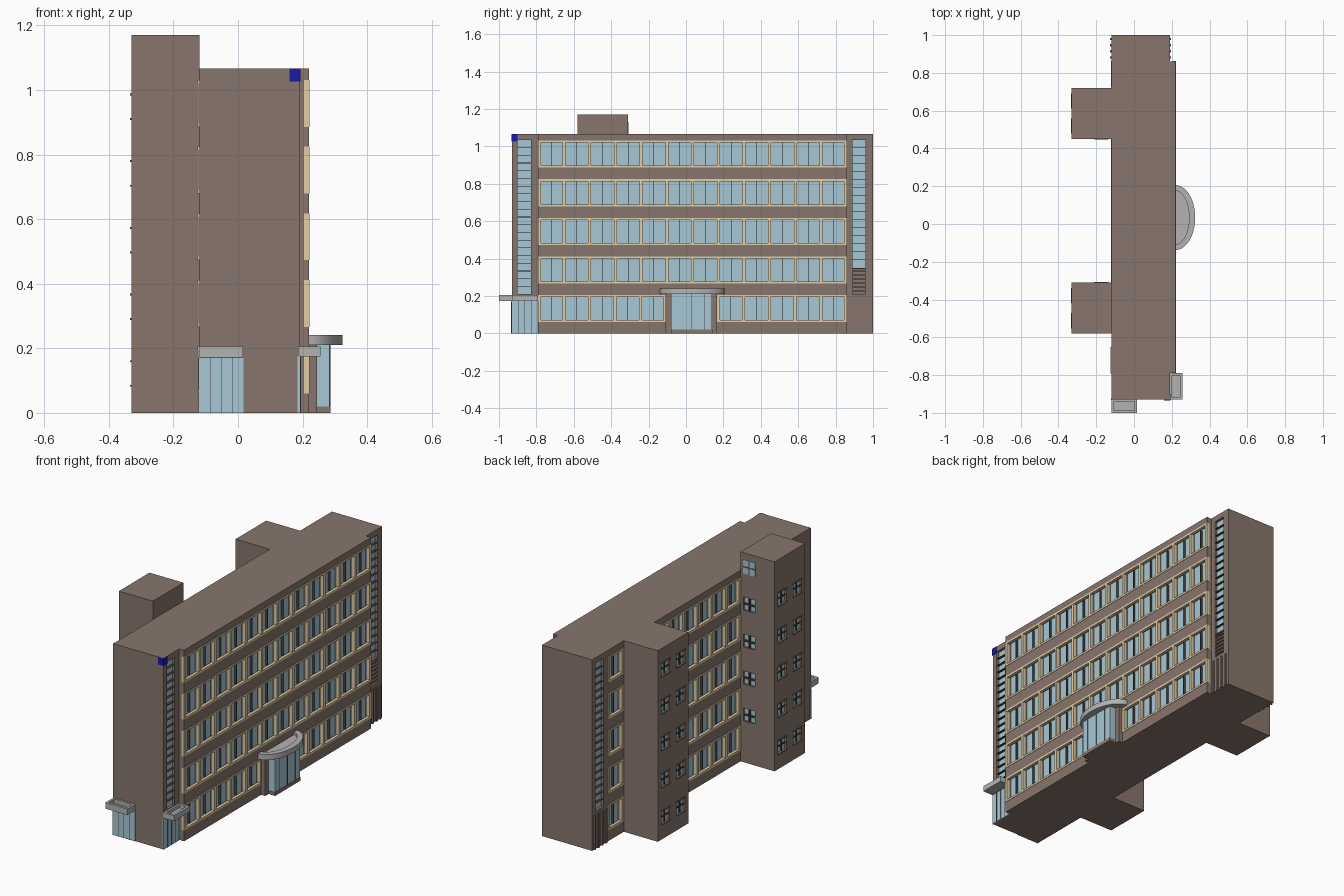
import bpy, bmesh, math

if "Cube" in bpy.data.objects:
    bpy.data.objects.remove(bpy.data.objects["Cube"])


def material(name, r, g, b):
    m = bpy.data.materials.new(name)
    m.diffuse_color = (r, g, b, 1)
    m.use_nodes = True
    m.node_tree.nodes["Principled BSDF"].inputs["Base Color"].default_value = m.diffuse_color
    return m


BROWN = material("brown_brick", .245, .18, .15)
CREAM = material("cream_trim", .75, .61, .38)
GLASS = material("pale_glass", .39, .58, .66)
DARK = material("dark_frame", .07, .055, .05)
GREY = material("canopy_grey", .45, .45, .45)
BLUE = material("sign_blue", .01, .01, .4)


def finish(name, bm, mat):
    bmesh.ops.recalc_face_normals(bm, faces=bm.faces[:])
    me = bpy.data.meshes.new(name)
    bm.to_mesh(me)
    bm.free()
    if mat:
        me.materials.append(mat)
    ob = bpy.data.objects.new(name, me)
    bpy.context.collection.objects.link(ob)
    return ob


def boxes(name, items, mat):
    bm = bmesh.new()
    for xa, xb, ya, yb, za, zb in items:
        vs = bmesh.ops.create_cube(bm, size=1)["verts"]
        for v in vs:
            v.co = ((xa + xb) / 2 + v.co.x * abs(xb - xa),
                    (ya + yb) / 2 + v.co.y * abs(yb - ya),
                    (za + zb) / 2 + v.co.z * abs(zb - za))
    return finish(name, bm, mat)


def prism(name, pts, z0, z1, mat):
    bm = bmesh.new()
    f = bm.faces.new([bm.verts.new((x, y, z0)) for x, y in pts])
    ext = bmesh.ops.extrude_face_region(bm, geom=[f])["geom"]
    for v in ext:
        if isinstance(v, bmesh.types.BMVert):
            v.co.z = z1
    return finish(name, bm, mat)


cuts, glass, cream, piers, dark = [], [], [], [], []
FLOORS = [.06 + .2065 * i for i in range(5)]


# Window bands: s is the outward x direction of the wall at x = face
def band(face, s, y0, y1, n, floors, out=.002):
    def x(d):
        return face + s * d
    for z0 in floors:
        z1 = z0 + .145
        cuts.append((x(-.027), x(.03), y0 + .004, y1 - .004, z0 + .003, z1 - .003))
        glass.append((x(-.03), x(-.025), y0, y1, z0, z1))
        for za in (z0, z1 - .011):
            cream.append((x(-.015), x(out), y0 - .002, y1 + .002, za, za + .011))
        step = (y1 - y0) / n
        for k in range(n + 1):
            y = min(max(y0 + k * step, y0 + .006), y1 - .006)
            cream.append((x(-.015), x(out - .0005), y - .008, y + .008, z0 + .005, z1 - .005))
            piers.append((x(-.028), x(-.014), y - .006, y + .006, z0, z1))
            if k < n:
                yc = y0 + (k + .5) * step
                dark.append((x(-.027), x(-.012), yc - .0013, yc + .0013, z0 + .01, z1 - .01))


band(.22, 1, -.79, .86, 12, FLOORS[1:])
band(.22, 1, -.79, -.105, 5, FLOORS[:1])
band(.22, 1, .169, .86, 5, FLOORS[:1])
band(-.12, -1, .725, .86, 1, FLOORS)
band(-.12, -1, -.31, .45, 6, FLOORS)
band(-.12, -1, -.79, -.653, 1, FLOORS, .005)


# Tall stairwell windows with horizontal glazing bars
def stair(face, s, y0, y1, z0, z1):
    cuts.append((face - s * .018, face + s * .02, y0, y1, z0, z1))
    glass.append((face - s * .022, face - s * .015, y0 - .002, y1 + .002, z0, z1))
    n = round((z1 - z0) / .042)
    for k in range(1, n):
        z = z0 + (z1 - z0) * k / n
        dark.append((face - s * .018, face - s * .002, y0, y1, z - .0015, z + .0015))


stair(.19, 1, -.9, -.83, .21, 1.035)
stair(.19, 1, .89, .96, .35, 1.035)
stair(-.12, -1, .9, .97, .21, 1.035)

# Louvred panel and vertical fins at the north corners
cuts.append((.178, .21, .89, .96, .21, .345))
for k in range(6):
    z = .225 + k * .021
    piers.append((.176, .188, .888, .962, z, z + .006))
for k in range(4):
    y = .875 + k * .033
    piers += [(.185, .197, y, y + .012, 0, .19), (-.115, -.127, y, y + .012, 0, .19)]

# Small tower windows: 2 x 2 panes with sill and head
for i in range(5):
    zw = .122 + .2065 * i
    for yc in (.652, .518, -.378, -.512):
        cuts.append((-.318, -.35, yc - .036, yc + .036, zw - .036, zw + .036))
        glass.append((-.314, -.32, yc - .038, yc + .038, zw - .038, zw + .038))
        dark.append((-.316, -.326, yc - .003, yc + .003, zw - .036, zw + .036))
        dark.append((-.316, -.326, yc - .036, yc + .036, zw - .003, zw + .003))
        for z in (zw - .038, zw + .038):
            piers.append((-.325, -.334, yc - .04, yc + .04, z - .003, z + .003))
    zs = zw + .145
    for yf, s in ((-.31, 1), (.45, -1)):
        if zs < 1:
            cuts.append((-.21, -.138, yf - s * .012, yf + s * .02, zs - .036, zs + .036))
        g = -.01 if zs < 1 else .002
        glass.append((-.212, -.136, yf + s * (g - .006), yf + s * g, zs - .038, zs + .038)) if s > 0 or zs < 1 else None
        if s > 0 or zs < 1:
            dark.append((-.177, -.171, yf - s * .014, yf + s * .003, zs - .036, zs + .036))
            dark.append((-.21, -.138, yf - s * .014, yf + s * .003, zs - .003, zs + .003))

# Main block with both rear towers, windows cut out
foot = [(-.12, -.93), (.19, -.93), (.19, -.79), (.22, -.79), (.22, .86), (.19, .86),
        (.19, 1), (-.12, 1), (-.12, .72), (-.33, .72), (-.33, .45), (-.12, .45),
        (-.12, -.31), (-.33, -.31), (-.33, -.58), (-.12, -.58)]
body = prism("main_building", foot, 0, 1.067, BROWN)
cutter = boxes("window_cutter", cuts, BROWN)
cutter.hide_render = True
cutter.hide_viewport = True
mod = body.modifiers.new("window_openings", "BOOLEAN")
mod.object = cutter
mod.operation = "DIFFERENCE"
mod.solver = "EXACT"
bpy.context.view_layer.objects.active = body
bpy.ops.object.modifier_apply(modifier=mod.name)
bpy.data.objects.remove(cutter)
boxes("raised_tower_top", [(-.33, -.12, -.58, -.31, 1.067, 1.17)], BROWN)

# Corner entrances: glass doors
glass += [(.185, .193, -.932, -.795, 0, .175), (-.122, .017, -.933, -.925, 0, .17)]
for k in range(1, 4):
    y, x = -.93 + k * .034, -.12 + k * .034
    dark += [(.19, .195, y - .001, y + .001, 0, .175), (x - .001, x + .001, -.935, -.93, 0, .17)]

# Central entrance: jambs, plinth and projecting glass lobby
boxes("entrance_jambs", [(.21, .245, -.11, -.08, 0, .212), (.21, .245, .14, .167, 0, .212)], BROWN)
boxes("entrance_plinth", [(.21, .286, -.081, .141, 0, .02)], BROWN)
glass.append((.21, .284, -.08, .14, .02, .212))
for y in (-.04, .03, .1):
    dark.append((.28, .286, y - .001, y + .001, .02, .21))

boxes("window_glass", glass, GLASS)
boxes("window_trim", cream, CREAM)
boxes("window_piers_and_fins", piers, BROWN)
boxes("glazing_bars", dark, DARK)


# Box canopies with raised rims
def tray(name, x0, x1, y0, y1, z0, z1, t=.013):
    boxes(name, [(x0, x1, y0, y1, z0, z0 + .012),
                 (x0, x0 + t, y0, y1, z0, z1), (x1 - t, x1, y0, y1, z0, z1),
                 (x0, x1, y0, y0 + t, z0, z1), (x0, x1, y1 - t, y1, z0, z1)], GREY)


tray("side_canopy", .188, .256, -.93, -.79, .175, .206)
tray("front_canopy", -.12, .016, -1, -.928, .172, .206)


# Half-oval canopy over the central entrance
def arc(a, b, n=24):
    return [(.219 + a * math.sin(math.pi * i / n), .034 - b * math.cos(math.pi * i / n))
            for i in range(n + 1)]


rim = prism("oval_canopy_rim", arc(.105, .172) + arc(.073, .142)[::-1], .21, .241, GREY)
prism("oval_canopy_slab", arc(.08, .148), .211, .225, GREY)
bpy.ops.object.select_all(action="DESELECT")
rim.select_set(True)
bpy.context.view_layer.objects.active = rim
bpy.ops.object.shade_smooth_by_angle(angle=math.radians(30))

# Plain sign plate wrapping the front corner
boxes("corner_sign", [(.16, .194, -.934, -.928, 1.027, 1.066),
                      (.188, .194, -.934, -.9, 1.027, 1.066)], BLUE)
